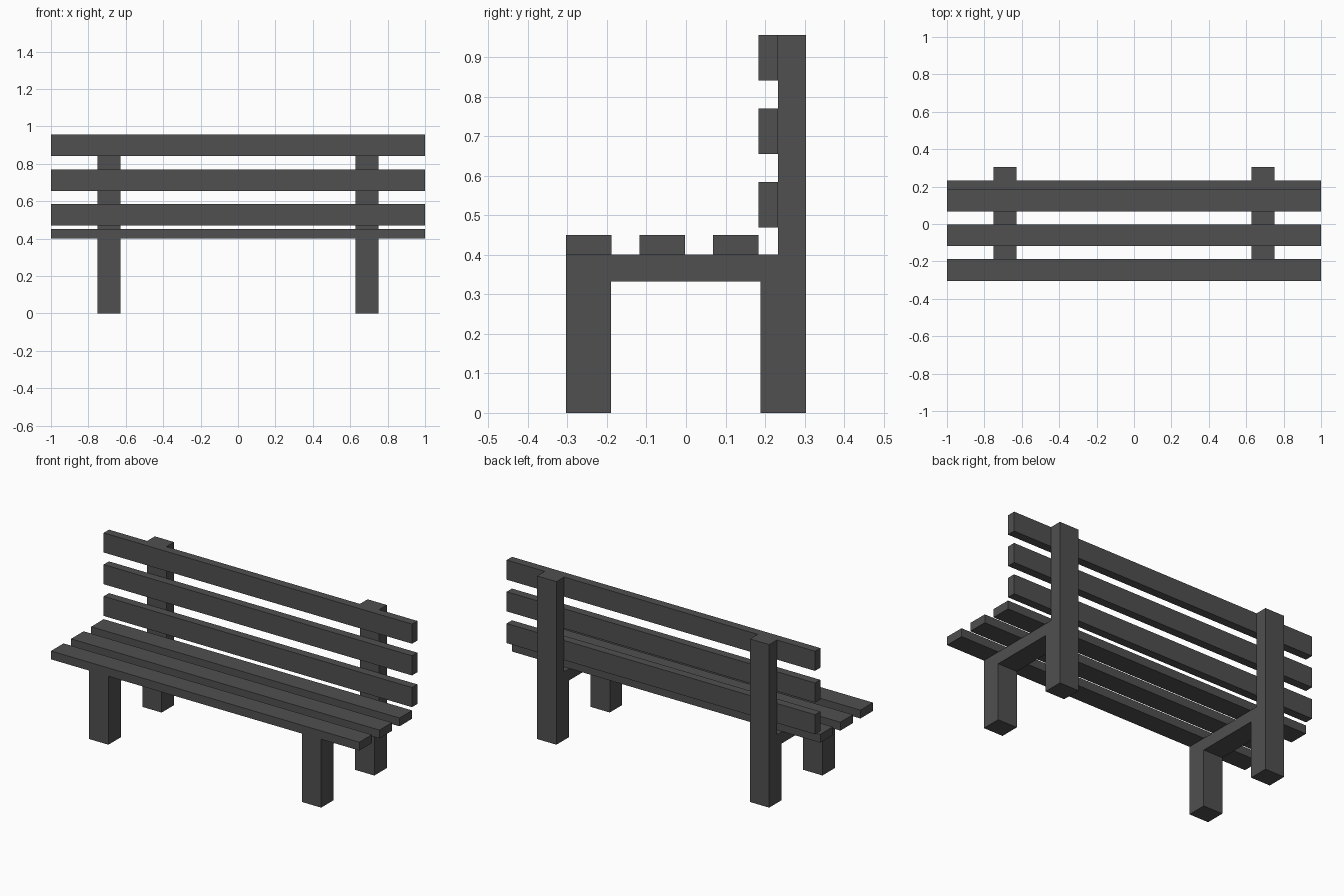
import bpy, bmesh

if "Cube" in bpy.data.objects:
    bpy.data.objects.remove(bpy.data.objects["Cube"])

grey = bpy.data.materials.new("dark grey")
grey.diffuse_color = (0.08, 0.08, 0.08, 1)
grey.use_nodes = True
grey.node_tree.nodes["Principled BSDF"].inputs["Base Color"].default_value = grey.diffuse_color


def extrude_x(name, profile, x0, x1):
    """Solid made by sweeping a (y, z) outline along x."""
    bm = bmesh.new()
    face = bm.faces.new([bm.verts.new((x0, y, z)) for y, z in profile])
    new = bmesh.ops.extrude_face_region(bm, geom=[face])["geom"]
    verts = [v for v in new if isinstance(v, bmesh.types.BMVert)]
    bmesh.ops.translate(bm, verts=verts, vec=(x1 - x0, 0, 0))
    bmesh.ops.recalc_face_normals(bm, faces=bm.faces)
    mesh = bpy.data.meshes.new(name)
    bm.to_mesh(mesh)
    bm.free()
    mesh.materials.append(grey)
    obj = bpy.data.objects.new(name, mesh)
    bpy.context.collection.objects.link(obj)
    return obj


def slat(name, y0, y1, z0, z1):
    return extrude_x(name, [(y0, z0), (y1, z0), (y1, z1), (y0, z1)], -1, 1)


# Side frames: front leg, seat rail, back leg and back post in one outline
frame = [(-0.304, 0), (-0.19, 0), (-0.19, 0.332), (0.189, 0.332),
         (0.189, 0), (0.304, 0), (0.304, 0.956), (0.233, 0.956),
         (0.233, 0.401), (-0.304, 0.401)]
for side, x in (("left", -0.69), ("right", 0.69)):
    extrude_x(side + "_frame", frame, x - 0.0625, x + 0.0625)

# Seat slats
for i in range(3):
    y = -0.304 + i * 0.186
    slat(f"seat_slat_{i + 1}", y, y + 0.116, 0.401, 0.45)

# Back slats
for i in range(3):
    z = 0.469 + i * 0.186
    slat(f"back_slat_{i + 1}", 0.184, 0.233, z, z + 0.115)
